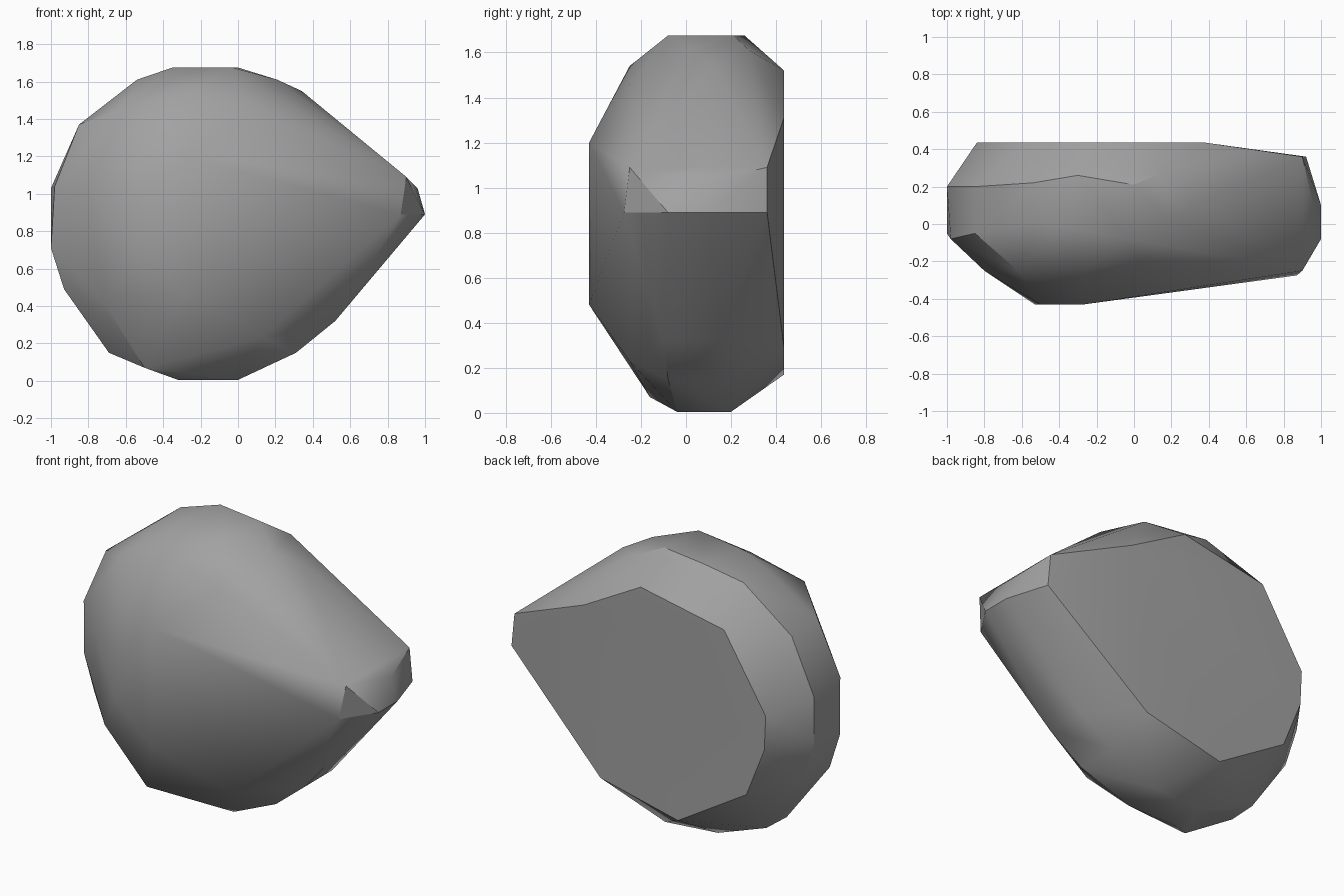
import bpy
import bmesh
import math
from mathutils import Vector

# Remove the default cube only
default_cube = bpy.data.objects.get("Cube")
if default_cube:
    bpy.data.objects.remove(default_cube, do_unlink=True)


def make_material(name, colour):
    material = bpy.data.materials.new(name)
    material.use_nodes = True
    material.diffuse_color = colour
    shader = material.node_tree.nodes["Principled BSDF"]
    shader.inputs["Base Color"].default_value = colour
    shader.inputs["Roughness"].default_value = .8
    return material


def upright(y, outline):
    """Points (x, z) of an outline standing in a plane facing front or back."""
    return [Vector((x, y, z)) for x, z in outline]


def level(z, outline):
    """Points (x, y) of an outline lying at one height."""
    return [Vector((x, y, z)) for x, y in outline]


def hull_object(name, points, material):
    """Wrap the corner points in a convex faceted skin."""
    mesh = bpy.data.meshes.new(name)
    bm = bmesh.new()
    for point in points:
        bm.verts.new(point)
    result = bmesh.ops.convex_hull(bm, input=bm.verts[:])
    leftovers = set(result["geom_interior"]) | set(result["geom_unused"])
    inner = [item for item in leftovers if isinstance(item, bmesh.types.BMVert)]
    bmesh.ops.delete(bm, geom=inner, context="VERTS")
    # Merge the flat cuts into single faces
    bmesh.ops.dissolve_limit(bm, angle_limit=math.radians(1),
                             verts=bm.verts[:], edges=bm.edges[:])
    bmesh.ops.recalc_face_normals(bm, faces=bm.faces[:])
    bm.to_mesh(mesh)
    bm.free()
    mesh.materials.append(material)
    rock = bpy.data.objects.new(name, mesh)
    bpy.context.collection.objects.link(rock)
    return rock


# Flat back cut and the blunt front bulge
back_cut = upright(.435, [(.38, 1.31), (0, 1.52), (-.56, 1.41), (-.84, .96),
                          (-.83, .75), (-.71, .45), (-.25, .17), (.27, .29)])
front_bulge = upright(-.43, [(-.5, 1.01), (-.53, .71), (-.29, .48), (-.27, 1.2)])
front_slope = upright(-.25, [(-.44, .27), (.13, .23), (-.26, 1.54),
                             (-.62, 1.46), (.06, 1.46), (-.8, 1.0), (-.72, .42)])

# Pointed end, cut off in a slanted wedge
tip = level(.89, [(.87, -.275), (1, -.08), (1, .1), (.92, .36)])
tip += level(1.09, [(.9, -.25), (.9, .36)]) + level(1.03, [(.96, .1)])

# Crown and base, each a narrow patch with a sloping rim
crown = level(1.675, [(-.03, -.08), (-.35, -.02), (0, .21), (-.3, .26)])
crown += level(1.61, [(-.54, 0), (-.54, .22), (.21, .02), (.16, .28)])
crown += level(1.55, [(.34, .12)])
base = level(.005, [(-.32, -.04), (-.32, .15), (0, -.04), (0, .2)])
base += level(.07, [(-.5, -.16), (-.5, .14)])
base += level(.15, [(.31, -.08), (.31, .18), (-.69, .02), (-.68, .2)])
base += level(.32, [(.52, -.1), (.52, .16)])

# Rounded end opposite the point
round_end = upright(-.05, [(-1, .71), (-.85, 1.37), (-.93, .49)])
round_end += upright(.2, [(-1, .75), (-1, 1.03), (-.85, 1.36), (-.92, .5)])
round_end += upright(-.08, [(-.98, 1.04)])

grey_stone = make_material("grey stone", (.36, .36, .36, 1))
corners = back_cut + front_bulge + front_slope + tip + crown + base + round_end
boulder = hull_object("boulder", corners, grey_stone)

# Soft shading over the bulges, crisp edges round the cuts
bpy.ops.object.select_all(action="DESELECT")
boulder.select_set(True)
bpy.context.view_layer.objects.active = boulder
bpy.ops.object.shade_smooth_by_angle(angle=math.radians(30))
